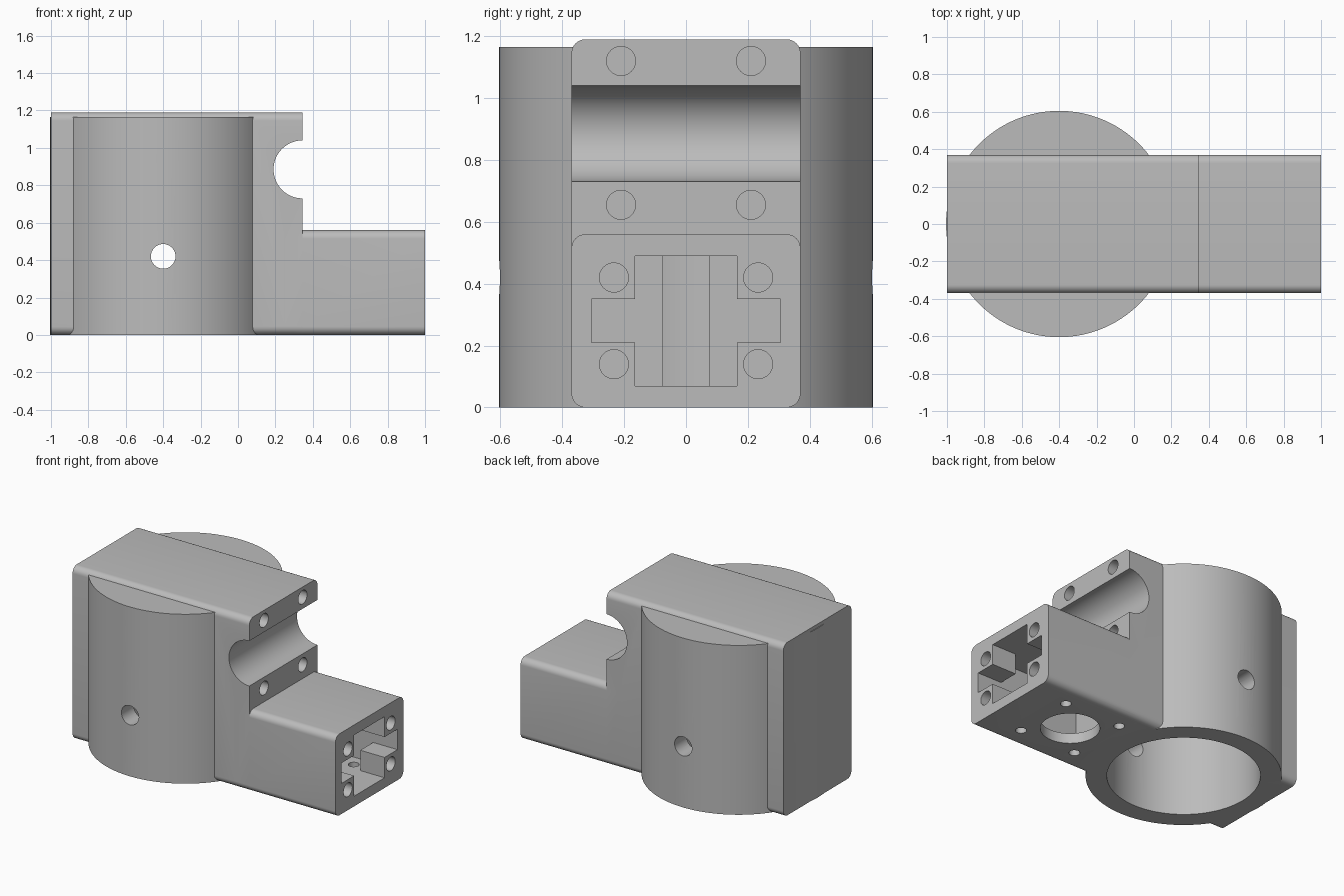
import bpy
import bmesh
from math import radians
from mathutils import Matrix, Vector

cube = bpy.data.objects.get("Cube")
if cube:
    bpy.data.objects.remove(cube, do_unlink=True)

grey = bpy.data.materials.new("plain grey")
grey.use_nodes = True
tone = (0.5, 0.5, 0.5, 1)
grey.diffuse_color = tone
grey.node_tree.nodes["Principled BSDF"].inputs["Base Color"].default_value = tone


def finish(name, bm):
    mesh = bpy.data.meshes.new(name)
    bm.to_mesh(mesh)
    bm.free()
    mesh.materials.append(grey)
    obj = bpy.data.objects.new(name, mesh)
    bpy.context.collection.objects.link(obj)
    return obj


def box(name, xs, ys, zs, round_x=0):
    """Box between limits, with optional rounding of the edges along x."""
    bm = bmesh.new()
    bmesh.ops.create_cube(bm, size=1)
    for v in bm.verts:
        v.co = Vector([r[0] if c < 0 else r[1] for c, r in zip(v.co, (xs, ys, zs))])
    if round_x:
        edges = [e for e in bm.edges if abs(e.verts[0].co.x - e.verts[1].co.x) > 0.01]
        bmesh.ops.bevel(bm, geom=edges, offset=round_x, segments=8,
                        profile=0.5, affect='EDGES')
    return finish(name, bm)


def rod(name, center, radius, length, axis='Z', sides=32):
    turn = {'X': Matrix.Rotation(radians(90), 4, 'Y'),
            'Y': Matrix.Rotation(radians(90), 4, 'X'),
            'Z': Matrix.Identity(4)}[axis]
    bm = bmesh.new()
    bmesh.ops.create_cone(bm, cap_ends=True, segments=sides, radius1=radius,
                          radius2=radius, depth=length,
                          matrix=Matrix.Translation(center) @ turn)
    return finish(name, bm)


def combine(target, tool, operation):
    mod = target.modifiers.new("combine", 'BOOLEAN')
    mod.operation, mod.solver, mod.object = operation, 'EXACT', tool
    bpy.context.view_layer.update()
    graph = bpy.context.evaluated_depsgraph_get()
    mesh = bpy.data.meshes.new_from_object(target.evaluated_get(graph))
    target.modifiers.clear()
    target.data = mesh
    bpy.data.objects.remove(tool, do_unlink=True)


W = 0.37          # half width of the housing
AXIS_X = -0.4     # centre of the round barrel
STEP_X = 0.345    # where the tall part meets the low arm
MOTOR_X = 0.515   # centre of the arm chamber

# Solid parts
housing = box("housing", (-1, STEP_X), (-W, W), (0, 1.19), 0.045)
combine(housing, box("arm", (0.25, 1), (-W, W), (0, 0.56), 0.045), 'UNION')
combine(housing, rod("barrel", (AXIS_X, 0, 0.5825), 0.605, 1.165, sides=128), 'UNION')

# Blind bore, cross pin hole and half-round clamp groove
cutters = [
    rod("bore", (AXIS_X, 0, 0.5), 0.474, 1.15, sides=128),
    rod("pin_hole", (AXIS_X, 0, 0.42), 0.066, 1.5, 'Y'),
    rod("clamp_groove", (STEP_X, 0, 0.885), 0.155, 1, 'Y', 64),
    # Chamber in the arm, cross-shaped opening and cable channel
    box("chamber", (0.21, 0.815), (-0.305, 0.305), (0.07, 0.49)),
    box("opening_tall", (0.7, 1.1), (-0.165, 0.165), (0.07, 0.49)),
    box("opening_wide", (0.7, 1.1), (-0.305, 0.305), (0.21, 0.35)),
    box("cable_channel", (-0.1, 0.3), (-0.075, 0.075), (0.07, 0.49)),
    rod("shaft_hole", (MOTOR_X, 0, 0), 0.184, 0.2, sides=64),
]

# Screw holes
for side in (-1, 1):
    for z in (0.655, 1.12):
        cutters.append(rod("clamp_screw_hole", (STEP_X, 0.21 * side, z), 0.047, 0.4, 'X'))
    for z in (0.14, 0.42):
        cutters.append(rod("end_screw_hole", (1, 0.233 * side, z), 0.047, 0.3, 'X'))
    for end in (-1, 1):
        spot = (MOTOR_X + 0.215 * end, 0.215 * side, 0)
        cutters.append(rod("base_screw_hole", spot, 0.034, 0.2))

for cutter in cutters:
    combine(housing, cutter, 'DIFFERENCE')

# Smooth shading with crisp edges
housing.data.materials.clear()
housing.data.materials.append(grey)
for other in bpy.context.selected_objects:
    other.select_set(False)
housing.select_set(True)
bpy.context.view_layer.objects.active = housing
bpy.ops.object.shade_smooth_by_angle(angle=radians(30))
